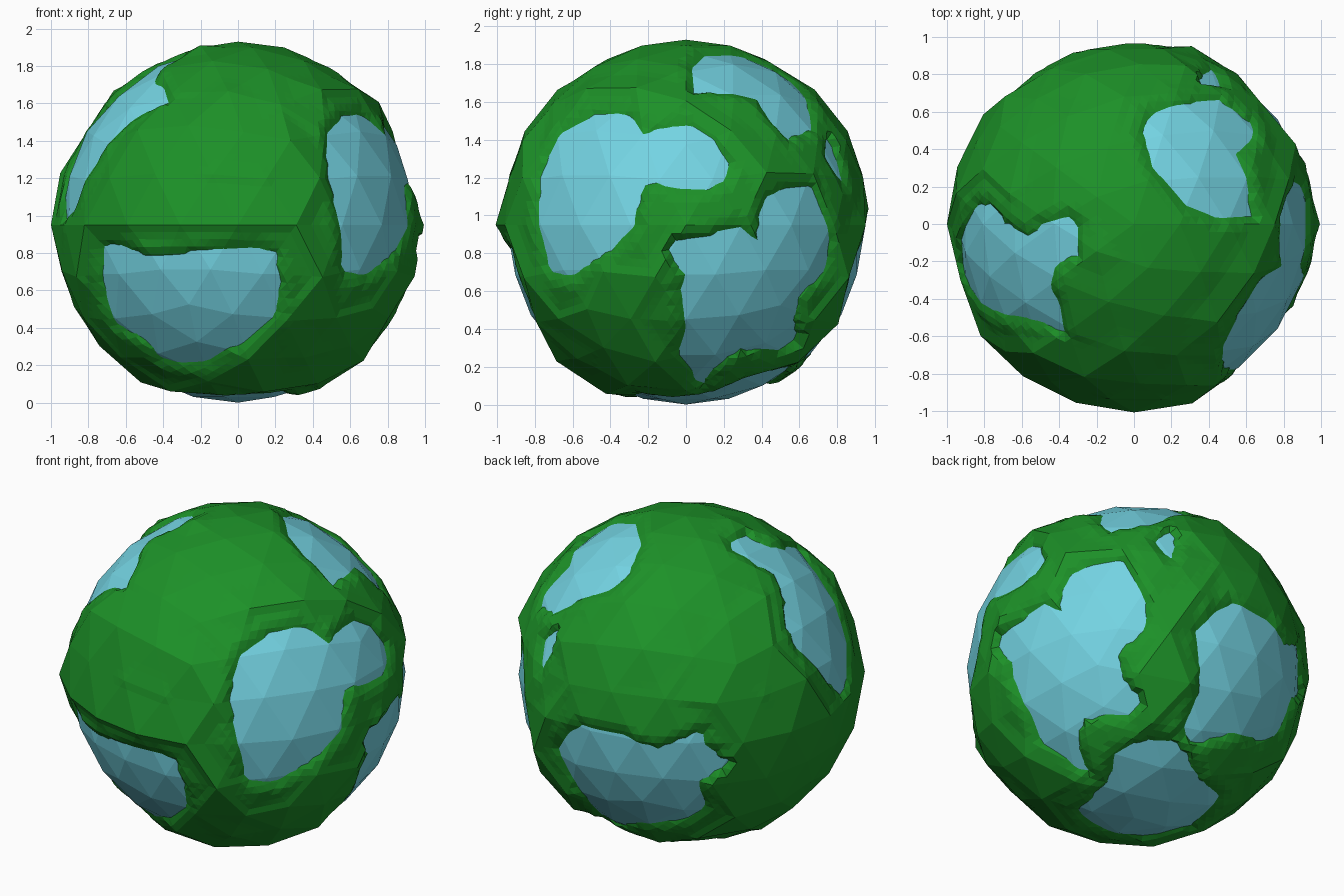
import bpy, bmesh, math, random
from mathutils import Vector
from mathutils.geometry import intersect_point_line

random.seed(4)
if "Cube" in bpy.data.objects:
    bpy.data.objects.remove(bpy.data.objects["Cube"], do_unlink=True)

SEA = MID = 0.95      # water radius, which is also the height of its centre


def material(name, color):
    mat = bpy.data.materials.new(name)
    mat.use_nodes = True
    mat.diffuse_color = color
    bsdf = mat.node_tree.nodes["Principled BSDF"]
    bsdf.inputs["Base Color"].default_value = color
    bsdf.inputs["Roughness"].default_value = 0.9
    return mat


def on_sphere(side, a, b):
    """Direction of an outline point drawn on one side of the globe."""
    if side in ("front", "right", "back"):
        b -= MID
    depth = math.sqrt(max(0.0, SEA * SEA - a * a - b * b))
    return Vector({"front": (a, -depth, b), "back": (a, depth, b),
                   "right": (depth, a, b), "top": (a, b, depth),
                   "bottom": (a, b, -depth)}[side]).normalized()


class Lake:
    """Outline flattened around the lake's own centre."""

    def __init__(self, side, outline):
        dirs = [on_sphere(side, a, b) for a, b in outline]
        self.n = sum(dirs, Vector()).normalized()
        self.u = self.n.orthogonal().normalized()
        self.v = self.n.cross(self.u)
        self.pts = [self.flatten(d) for d in dirs]

    def flatten(self, d):
        p = Vector((d.dot(self.u), d.dot(self.v), 0))
        return p.normalized() * self.n.angle(d)

    def distance(self, d):
        """Distance to the shoreline, negative inside."""
        p = self.flatten(d)
        inside, best = False, 9.0
        for a, b in zip(self.pts, self.pts[1:] + self.pts[:1]):
            q, t = intersect_point_line(p, a, b)
            q = a.lerp(b, min(1, max(0, t)))
            best = min(best, (p - q).length)
            if (a.y > p.y) != (b.y > p.y):
                if p.x < a.x + (p.y - a.y) / (b.y - a.y) * (b.x - a.x):
                    inside = not inside
        return -best if inside else best


# Lake outlines
front_lake = Lake("front", [
    (-.73, .83), (-.68, .87), (-.5, .78), (-.1, .82), (.1, .83), (.2, .8),
    (.22, .6), (.2, .45), (.05, .32), (-.07, .27), (-.15, .22), (-.3, .2),
    (-.42, .24), (-.48, .33), (-.65, .42), (-.71, .55)])
side_lake = Lake("right", [
    (-.79, 1.05), (-.77, 1.25), (-.66, 1.44), (-.5, 1.53), (-.3, 1.55),
    (-.22, 1.42), (-.15, 1.47), (.05, 1.48), (.17, 1.4), (.24, 1.27),
    (.2, 1.18), (.1, 1.14), (-.1, 1.15), (-.2, 1.2), (-.27, 1.05),
    (-.27, .95), (-.4, .8), (-.6, .68), (-.73, .7), (-.76, .85)])
top_lake = Lake("top", [
    (.05, .5), (.1, .6), (.25, .65), (.45, .67), (.65, .53), (.63, .45),
    (.55, .38), (.6, .25), (.64, .04), (.45, .03), (.28, .1), (.1, .3)])
upper_lake = Lake("top", [
    (-.85, .1), (-.78, .1), (-.7, 0), (-.55, -.08), (-.5, 0), (-.35, .04),
    (-.3, 0), (-.3, -.18), (-.42, -.22), (-.45, -.35), (-.4, -.43),
    (-.36, -.62), (-.5, -.53), (-.6, -.5), (-.75, -.47), (-.88, -.35),
    (-.93, -.2), (-.9, 0)])
long_lake = Lake("right", [
    (.4, 1), (.42, 1.1), (.55, 1.16), (.68, 1.17), (.77, .85), (.75, .72),
    (.6, .58), (.58, .45), (.6, .35), (.5, .28), (.35, .3), (.27, .29),
    (.15, .2), (.08, .08), (.03, .16), (-.05, .25), (0, .4), (-.03, .6),
    (0, .68), (-.12, .8), (-.08, .87), (.1, .9), (.28, .95), (.38, .85)])
back_lake = Lake("back", [
    (.17, .88), (.06, .97), (-.22, .97), (-.4, .9), (-.62, 1.03),
    (-.63, .93), (-.74, .82), (-.58, .68), (-.56, .48), (-.44, .39),
    (-.15, .31), (.03, .22), (.15, .23), (.17, .43), (.28, .73)])
bottom_lake = Lake("bottom", [
    (.23, -.23), (.31, .17), (.4, .31), (.33, .46), (.16, .55), (.01, .49),
    (-.37, .32), (-.43, 0), (-.25, -.22), (.05, -.28)])
pond = Lake("back", [(.47, 1.31), (.37, 1.44), (.34, 1.36), (.42, 1.16)])
lakes = [front_lake, side_lake, top_lake, upper_lake, long_lake, back_lake,
         bottom_lake, pond]


def shore_distance(d):
    return min(lake.distance(d) for lake in lakes)


def ball():
    bm = bmesh.new()
    bmesh.ops.create_icosphere(bm, subdivisions=3, radius=SEA)
    return bm


def split(bm):
    """Divide each facet without bending it."""
    bmesh.ops.subdivide_edges(bm, edges=bm.edges, cuts=5, use_grid_fill=True)


def globe(name, bm, mat):
    bmesh.ops.translate(bm, verts=bm.verts, vec=(0, 0, MID))
    mesh = bpy.data.meshes.new(name)
    bm.to_mesh(mesh)
    bm.free()
    mesh.materials.append(mat)
    obj = bpy.data.objects.new(name, mesh)
    bpy.context.collection.objects.link(obj)


# Water: plain faceted ball
water = ball()
globe("water", water.copy(), material("water blue", (.175, .658, .768, 1)))
split(water)
water_level = [v.co.length for v in water.verts]
water.free()

# Land: coarse facets that rise from the lake beds to uneven rims
land = ball()
for v in land.verts:
    d = v.co.normalized()
    s = shore_distance(d)
    top = 0.985 - 0.025 * d.z ** 4 + random.uniform(-.01, .01)
    if s < 0.25:
        top += 0.02
    rise = min(1, max(-1, s / 0.09))
    v.co = d * (SEA + (top - SEA) * rise)
split(land)

# Banks: bend the facets so that they meet the water along the outlines
sunk = []
for v, level in zip(land.verts, water_level):
    d = v.co.normalized()
    s = shore_distance(d)
    bank = level + 0.5 * max(-.1, min(.06, s))
    v.co = d * (max if s > 0 else min)(v.co.length, bank)
    if s < -0.12:
        sunk.append(v)
bmesh.ops.delete(land, geom=sunk, context="VERTS")
globe("land", land, material("land green", (.012, .283, .021, 1)))
